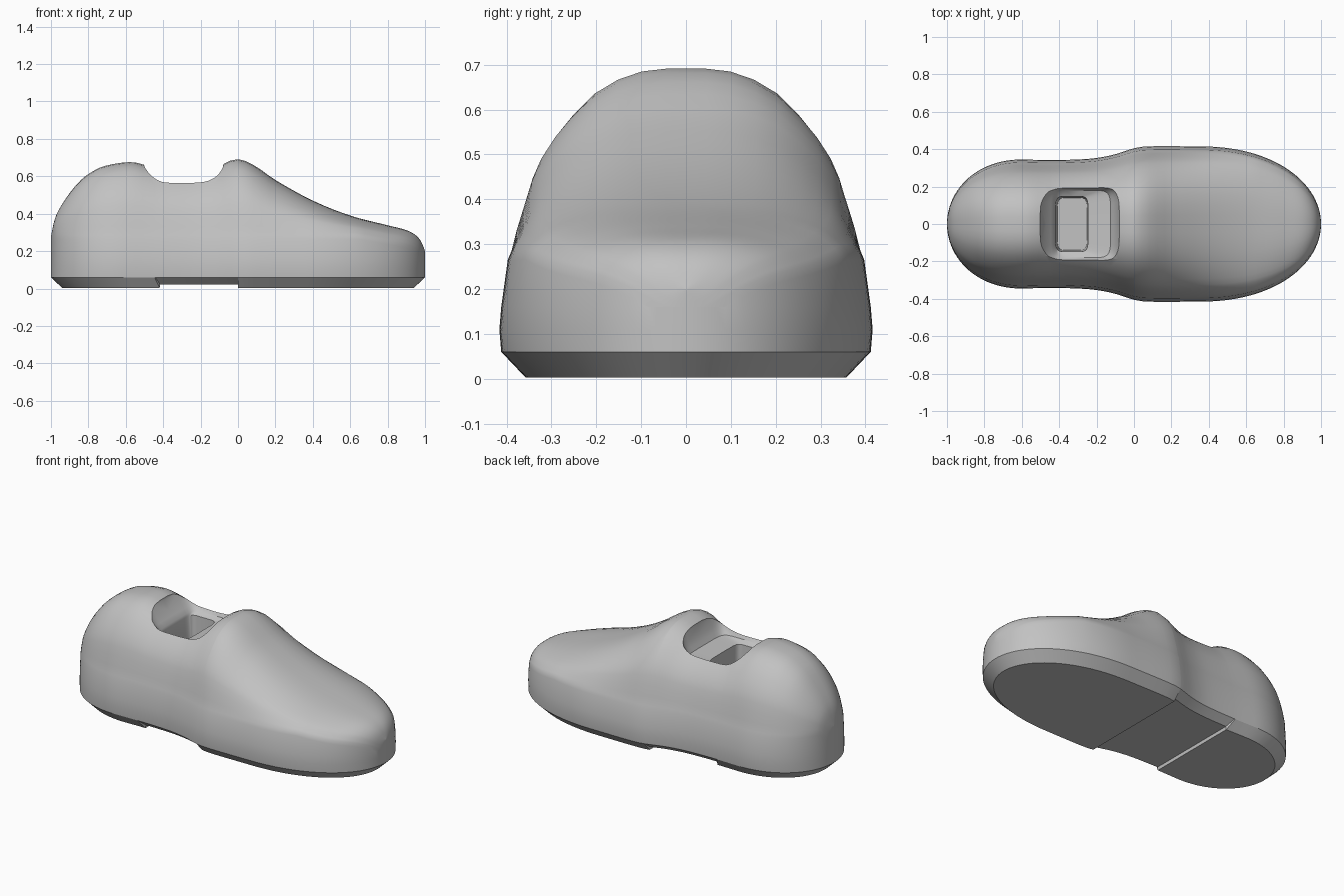
import bpy, bmesh, math

if "Cube" in bpy.data.objects:
    bpy.data.objects.remove(bpy.data.objects["Cube"])

grey = bpy.data.materials.new("light grey")
grey.diffuse_color = (0.54, 0.54, 0.54, 1)
grey.use_nodes = True
grey.node_tree.nodes["Principled BSDF"].inputs["Base Color"].default_value = grey.diffuse_color

# Top line of the shoe (x, z), heel to toe
TOP = [(-1, .28), (-.98, .37), (-.95, .435), (-.9, .51), (-.85, .57), (-.8, .612),
       (-.72, .653), (-.57, .676), (-.48, .655), (-.4, .635), (-.2, .63), (-.1, .655),
       (-.04, .684), (.02, .689), (.1, .65), (.2, .58), (.4, .47), (.6, .39),
       (.8, .338), (.9, .312), (.95, .285), (.98, .25), (1, .2)]
# Half width between the round heel and the round toe
WIDTH = [(-.6, .345), (-.45, .342), (-.3, .345), (-.2, .353), (-.1, .373),
         (0, .405), (.07, .415), (.35, .415)]
# Normalised dome section (half width, height)
DOME = [(1, 0), (.97, .13), (.925, .28), (.885, .41), (.835, .52), (.755, .64),
        (.66, .75), (.535, .865), (.4, .94), (.26, .985), (.12, 1), (0, 1)]


def smooth(table, x):
    """Hermite interpolation through a table."""
    n = len(table)
    i = max(k for k in range(n - 1) if table[k][0] <= x or k == 0)

    def slope(k):
        a, b = table[max(k - 1, 0)], table[min(k + 1, n - 1)]
        return (b[1] - a[1]) / (b[0] - a[0])
    (x0, z0), (x1, z1) = table[i], table[i + 1]
    d = x1 - x0
    t = (x - x0) / d
    return ((2*t**3 - 3*t*t + 1) * z0 + (t**3 - 2*t*t + t) * d * slope(i)
            + (3*t*t - 2*t**3) * z1 + (t**3 - t*t) * d * slope(i + 1))


def half_width(x):
    if x < -.6:
        return .345 * max(0, 1 - ((-.6 - x) / .4) ** 2.1) ** .5
    if x > .35:
        return .415 * max(0, 1 - ((x - .35) / .65) ** 2.15) ** .5
    return smooth(WIDTH, x)


def loft(name, rings, cap):
    bm = bmesh.new()
    vs = [[bm.verts.new(p) for p in r] for r in rings]
    for a, b in zip(vs, vs[1:]):
        for j in range(len(a)):
            k = (j + 1) % len(a)
            bm.faces.new((a[j], a[k], b[k], b[j]))
    if cap:
        bm.faces.new(vs[0])
        bm.faces.new(vs[-1])
    bmesh.ops.remove_doubles(bm, verts=bm.verts, dist=1e-4)
    bmesh.ops.recalc_face_normals(bm, faces=bm.faces)
    me = bpy.data.meshes.new(name)
    bm.to_mesh(me)
    bm.free()
    ob = bpy.data.objects.new(name, me)
    bpy.context.collection.objects.link(ob)
    me.materials.append(grey)
    return ob


# Shoe body: cross sections lofted along the length, with bevelled sole and raised arch
N = 76
stations = sorted([-math.cos(math.pi * i / N) for i in range(N + 1)]
                  + [-.446, -.443, -.001, .001])
rings = []
for x in stations:
    w, h = half_width(x), smooth(TOP, x)
    zb = .022 if -.4445 < x < 0 else .003
    zs = .06
    zk = min(.285, .76 * h)
    side = [(x * .94, w * .86, zb), (x, w * .99, zs), (x, w, zs + .05), (x, w * .99, .16),
            (x, w * .955, zk - .02)]
    side += [(x, w * .935 * a, zk + (h - zk) * b) for a, b in DOME]
    rings.append(side + [(p[0], -p[1], p[2]) for p in reversed(side[:-1])])
shoe = loft("shoe_body", rings, False)

# Foot opening: cutter with a wide mouth, a ledge at the tongue side and a deeper pit
levels = [(.3, -.41, -.25, .14), (.53, -.42, -.245, .148), (.545, -.425, -.125, .18),
          (.57, -.445, -.11, .195), (.6, -.47, -.095, .203), (.65, -.5, -.08, .21),
          (.85, -.54, -.05, .24)]
cut_rings = []
for z, xa, xb, hw in levels:
    ring = []
    for i in range(40):
        t = 2 * math.pi * i / 40
        c, s = math.cos(t), math.sin(t)
        ring.append(((xa + xb) / 2 + (xb - xa) / 2 * math.copysign(abs(c) ** .3, c),
                     hw * math.copysign(abs(s) ** .3, s), z))
    cut_rings.append(ring)
cutter = loft("opening_cutter", cut_rings, True)
cutter.hide_render = True

mod = shoe.modifiers.new("foot_opening", 'BOOLEAN')
mod.operation = 'DIFFERENCE'
mod.solver = 'EXACT'
mod.object = cutter
bpy.context.view_layer.objects.active = shoe
for o in bpy.context.selected_objects:
    o.select_set(False)
shoe.select_set(True)
bpy.ops.object.modifier_apply(modifier=mod.name)
bpy.data.objects.remove(cutter)
bpy.ops.object.shade_smooth_by_angle(angle=math.radians(32))
